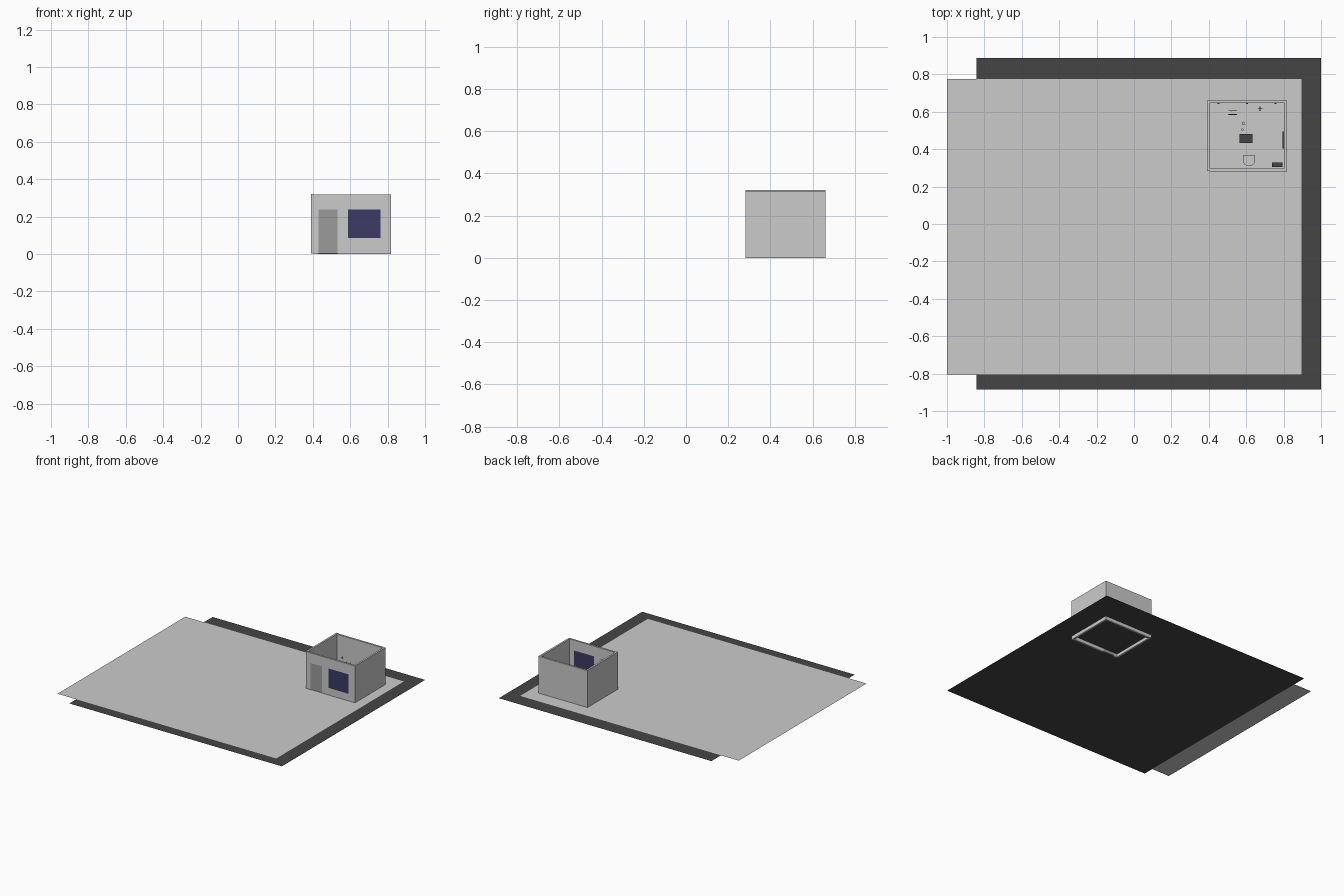
import bpy, bmesh, math
from mathutils import Vector

if "Cube" in bpy.data.objects:
    bpy.data.objects.remove(bpy.data.objects["Cube"])


def material(name, rgb):
    m = bpy.data.materials.new(name)
    m.diffuse_color = (*rgb, 1)
    m.use_nodes = True
    m.node_tree.nodes["Principled BSDF"].inputs["Base Color"].default_value = m.diffuse_color
    return m


DARK = material("dark_grey", (0.06, 0.06, 0.06))
GREY = material("door_grey", (0.33, 0.33, 0.33))
BLUE = material("window_blue", (0.045, 0.042, 0.13))


def finish(name, bm, mat=None):
    me = bpy.data.meshes.new(name)
    bm.to_mesh(me)
    bm.free()
    ob = bpy.data.objects.new(name, me)
    bpy.context.collection.objects.link(ob)
    if mat:
        me.materials.append(mat)
    return ob


def box(name, x0, x1, y0, y1, z0, z1, mat=None):
    bm = bmesh.new()
    bmesh.ops.create_cube(bm, size=1)
    lo, hi = Vector((x0, y0, z0)), Vector((x1, y1, z1))
    for v in bm.verts:
        v.co = Vector([(lo[i] + hi[i]) / 2 + v.co[i] * (hi[i] - lo[i]) for i in range(3)])
    return finish(name, bm, mat)


def sheet(name, x0, x1, y0, y1, z, mat=None):
    bm = bmesh.new()
    bm.faces.new([bm.verts.new(p) for p in
                  ((x0, y0, z), (x1, y0, z), (x1, y1, z), (x0, y1, z))])
    return finish(name, bm, mat)


def cylinder(name, x, y, z0, z1, r, mat=None, top=None):
    bm = bmesh.new()
    bmesh.ops.create_cone(bm, cap_ends=True, segments=12, radius1=r,
                          radius2=r if top is None else top, depth=z1 - z0)
    bmesh.ops.translate(bm, verts=bm.verts, vec=(x, y, (z0 + z1) / 2))
    return finish(name, bm, mat)


# Two overlapping paper-thin floor sheets; the walls reach a little below them
FL = 0.030
sheet("road_sheet", -0.842, 1.0, -0.885, 0.888, FL - 0.003, DARK)
sheet("floor_sheet", -1.0, 0.895, -0.805, 0.775, FL)

# Four walls of the open-topped room; the left wall stands slightly proud
L, R, F, B, T, H = 0.391, 0.817, 0.281, 0.661, 0.015, 0.318
box("left_wall", L, L + T, F + 0.002, B, 0.003, H + 0.003)
box("right_wall", R - T, R, F + T, B - T, 0, H)
box("back_wall", L + T, R, B - T, B, 0, H)

# Front wall with a door recess and a flush window opening
FX = L + T
dx0, dx1, wx0, wx1, top, sill = 0.43, 0.533, 0.588, 0.762, 0.238, 0.086
for name, x0, x1, z0, z1 in (
        ("front_wall_left", FX, dx0, 0, top),
        ("front_wall_middle", dx1, wx0, 0, top),
        ("front_wall_right", wx1, R, 0, top),
        ("front_wall_below_window", wx0, wx1, 0, sill),
        ("front_wall_top", FX, R, top, H)):
    box(name, x0, x1, F, F + T, z0, z1)
box("door", dx0, dx1, F + 0.002, F + T, 0.003, top, GREY)
box("window_pane", wx0, wx1, F, F + T, sill, top, BLUE)

# Small dark table with four legs
box("table_top", 0.564, 0.634, 0.432, 0.480, 0.075, 0.081, DARK)
for x in (0.568, 0.630):
    for y in (0.436, 0.476):
        box("table_leg", x - 0.003, x + 0.003, y - 0.003, y + 0.003, FL, 0.075, DARK)

# Seat with a rounded front
bm = bmesh.new()
outline = [(0.582, 0.370), (0.582, 0.340)]
outline += [(0.615 - 0.033 * math.cos(math.pi * i / 10),
             0.340 - 0.030 * math.sin(math.pi * i / 10)) for i in range(1, 10)]
outline += [(0.648, 0.340), (0.648, 0.370)]
f = bm.faces.new([bm.verts.new((x, y, 0.065)) for x, y in outline])
ext = bmesh.ops.extrude_face_region(bm, geom=[f])
bmesh.ops.translate(bm, vec=(0, 0, 0.005),
                    verts=[v for v in ext["geom"] if isinstance(v, bmesh.types.BMVert)])
bmesh.ops.recalc_face_normals(bm, faces=bm.faces)
finish("rounded_seat", bm)
cylinder("seat_post", 0.615, 0.345, FL, 0.066, 0.006)

# Low cabinet in the front corner and a slim panel on the right wall
box("corner_cabinet", 0.739, 0.794, 0.304, 0.328, FL, 0.095, DARK)
box("wall_panel", 0.794, 0.802, 0.405, 0.495, 0.100, 0.150, DARK)

# Cups
cylinder("cup", 0.585, 0.538, FL, 0.050, 0.008, None, 0.009)
cylinder("small_cup", 0.580, 0.505, FL, 0.045, 0.005, None, 0.006)

# Stand with crossed arms
cylinder("stand_pole", 0.674, 0.616, FL, 0.125, 0.003, DARK)
box("stand_arm", 0.662, 0.686, 0.614, 0.618, 0.115, 0.119, DARK)
box("stand_cross_arm", 0.672, 0.676, 0.604, 0.628, 0.115, 0.119, DARK)

# Spindly rack near the back
for i in range(4):
    x = 0.506 + 0.014 * i
    y = 0.585 + 0.020 * (i % 2)
    cylinder("rack_post", x, y, FL, 0.140 + 0.008 * (i % 2), 0.0025, DARK)
for y in (0.585, 0.605):
    box("rack_rail", 0.504, 0.550, y - 0.002, y + 0.002, 0.120, 0.124, DARK)

# Hooks on the back wall
for x in (0.452, 0.605, 0.757):
    box("wall_hook", x - 0.005, x + 0.005, 0.641, 0.647, 0.142, 0.150, DARK)
